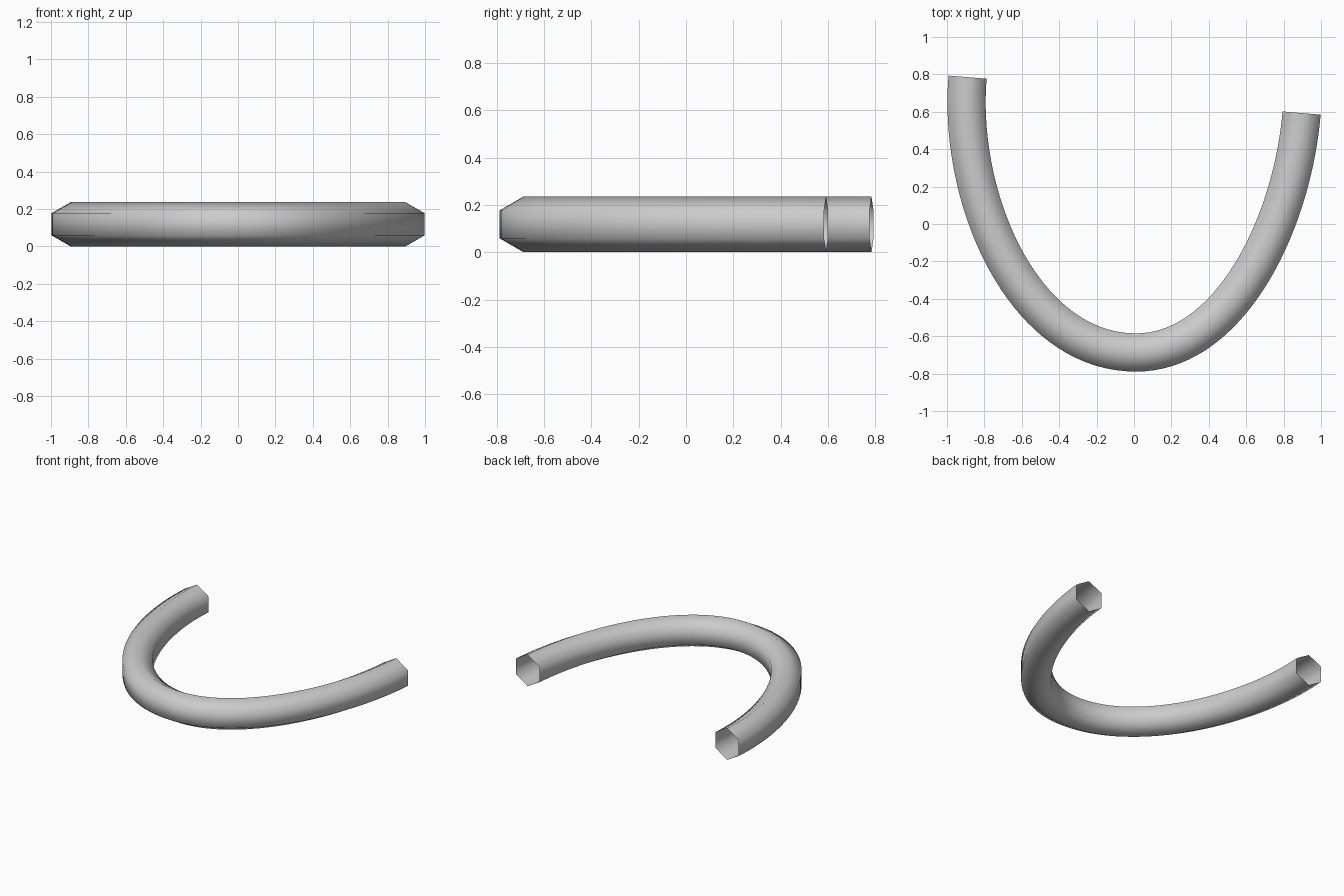
import bpy, bmesh, math
from mathutils import Vector

if "Cube" in bpy.data.objects:
    bpy.data.objects.remove(bpy.data.objects["Cube"])

RADIUS = 0.118      # hexagon corner radius, corners pointing up and down
STEPS = 36          # rings per curve segment
# Two Bezier segments: left arm down to the bend, bend up to the right arm
SEGMENTS = [((-0.89, 0.785), (-0.944, 0.115), (-0.58, -0.687), (0.01, -0.687)),
            ((0.01, -0.687), (0.51, -0.687), (0.845, -0.007), (0.896, 0.593))]


def sample(points, t):
    """Point and unit direction on a cubic segment."""
    a, b, c, d = (Vector((x, y, RADIUS)) for x, y in points)
    s = 1 - t
    pos = a * s**3 + b * 3 * s * s * t + c * 3 * s * t * t + d * t**3
    tan = (b - a) * s * s + (c - b) * 2 * s * t + (d - c) * t * t
    return pos, tan.normalized()


# Hollow hexagonal tube swept along the U-shaped path, open at both ends
samples = [sample(SEGMENTS[0], i / STEPS) for i in range(STEPS)]
samples += [sample(SEGMENTS[1], i / STEPS) for i in range(STEPS + 1)]

bm = bmesh.new()
up = Vector((0, 0, 1))
rings = []
for pos, direction in samples:
    side = direction.cross(up)
    ring = []
    for k in range(6):
        angle = k * math.pi / 3
        offset = up * math.cos(angle) + side * math.sin(angle)
        ring.append(bm.verts.new(pos + offset * RADIUS))
    rings.append(ring)

for r0, r1 in zip(rings, rings[1:]):
    for k in range(6):
        n = (k + 1) % 6
        bm.faces.new((r0[k], r0[n], r1[n], r1[k])).smooth = True
bmesh.ops.recalc_face_normals(bm, faces=bm.faces[:])

mesh = bpy.data.meshes.new("curved_tube")
bm.to_mesh(mesh)
bm.free()
tube = bpy.data.objects.new("curved_tube", mesh)
bpy.context.collection.objects.link(tube)
